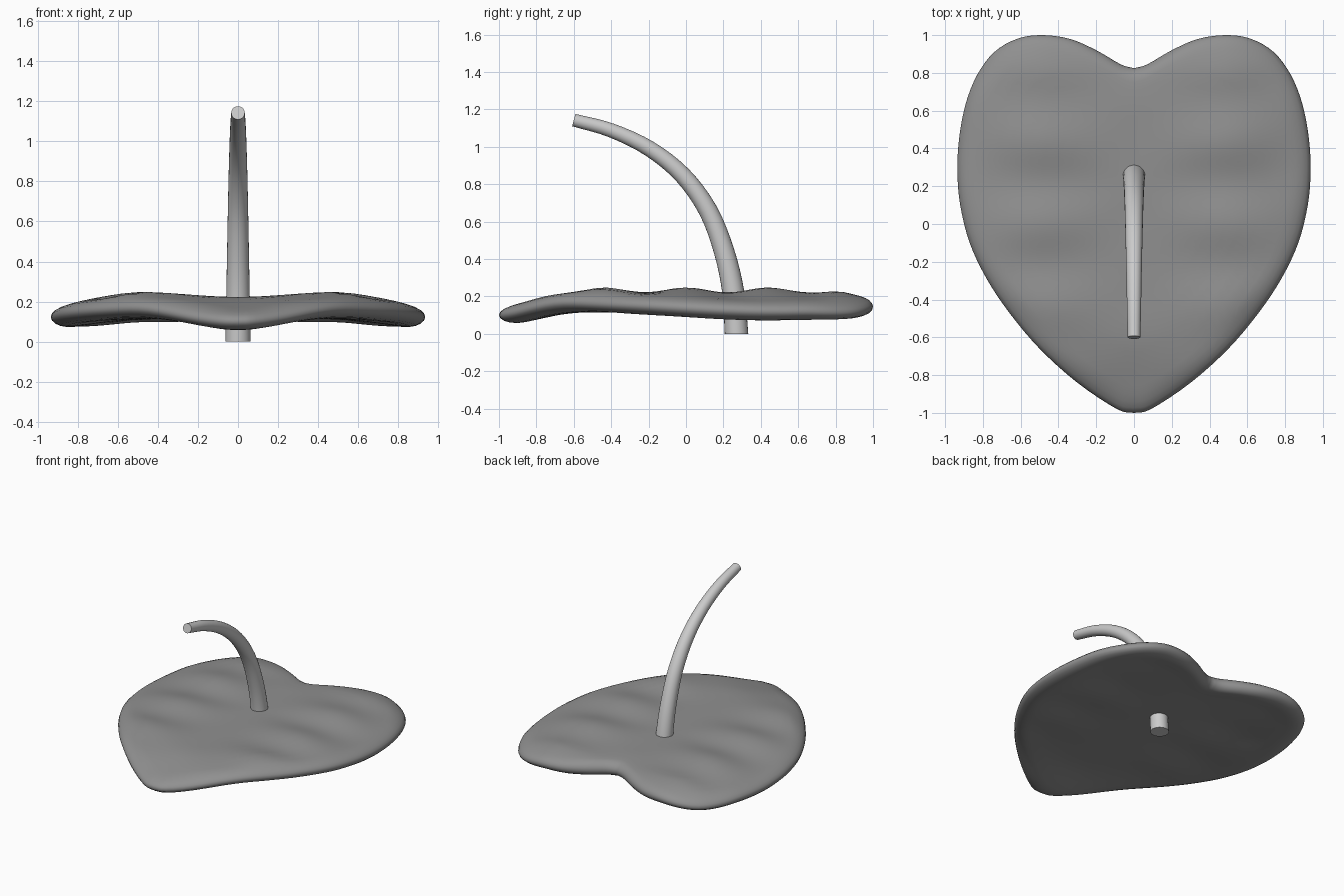
import bpy, bmesh, math
from mathutils import Vector

if "Cube" in bpy.data.objects:
    bpy.data.objects.remove(bpy.data.objects["Cube"])


def smooth_path(pts, steps):
    """Catmull-Rom curve through the points."""
    p = [Vector(q) for q in pts]
    p = [2 * p[0] - p[1]] + p + [2 * p[-1] - p[-2]]
    out = []
    for i in range(1, len(p) - 2):
        a, b, c, d = p[i - 1:i + 3]
        for k in range(steps):
            t = k / steps
            out.append(0.5 * (2 * b + (c - a) * t + (2 * a - 5 * b + 4 * c - d) * t * t
                              + (3 * b - a - 3 * c + d) * t ** 3))
    return out + [p[-2]]


def loft(name, rings, angle):
    """Skin a list of closed rings and cap both ends."""
    bm = bmesh.new()
    vs = [[bm.verts.new(c) for c in r] for r in rings]
    n = len(vs[0])
    for a, b in zip(vs, vs[1:]):
        for i in range(n):
            j = (i + 1) % n
            bm.faces.new((a[i], a[j], b[j], b[i]))
    bm.faces.new(vs[0])
    bm.faces.new(vs[-1])
    bmesh.ops.recalc_face_normals(bm, faces=bm.faces)
    me = bpy.data.meshes.new(name)
    bm.to_mesh(me)
    bm.free()
    ob = bpy.data.objects.new(name, me)
    bpy.context.collection.objects.link(ob)
    bpy.ops.object.select_all(action='DESELECT')
    ob.select_set(True)
    bpy.context.view_layer.objects.active = ob
    bpy.ops.object.shade_smooth_by_angle(angle=math.radians(angle))
    return ob


def step(a, b, v):
    t = min(1, max(0, (v - a) / (b - a)))
    return t * t * (3 - 2 * t)


# Heart outline: right half, then mirrored
half = smooth_path([(0, .825), (.07, .845), (.2, .92), (.34, .98), (.49, 1.0), (.62, .98),
                    (.74, .91), (.83, .79), (.89, .64), (.925, .46), (.935, .28),
                    (.92, .1), (.87, -.1), (.78, -.29), (.66, -.47), (.5, -.66),
                    (.3, -.84), (.09, -.98), (0, -1.0)], 4)
outline = half + [Vector((-q.x, q.y)) for q in half[-2:0:-1]]
centre = Vector((0, .2))


def mid_height(x, y):
    """Gently drooping middle surface of the leaf."""
    z = .169 - .068 * step(-.55, -1, y) * step(.6, 0, abs(x)) ** .5
    z -= (.02 + .03 * step(-.4, .5, y)) * step(.45, .93, abs(x))
    return z - .022 * step(.6, 1, y)


def ripple(x, y):
    """Soft quilting either side of the midrib."""
    u = abs(x)
    env = step(0, .5, u) * step(.95, .5, u) * step(1, .75, abs(y))
    return env * (.012 + .013 * math.cos(2 * math.pi * y / .44))


def leaf_ring(s, side):
    core = .88
    h = .054 * math.sqrt(max(0, 1 - (max(0, s - core) / (1 - core)) ** 2))
    ring = []
    for q in outline:
        p = centre + (q - centre) * s
        r = ripple(p.x, p.y) * step(1, .8, s) * (1 if side > 0 else .4)
        ring.append((p.x, p.y, mid_height(p.x, p.y) + side * h + r))
    return ring


# Heart-shaped leaf with a rounded rim
flat = [.03] + [.88 * i / 12 for i in range(1, 13)]
rim = [.88 + .12 * math.sin(math.radians(a)) for a in (18, 36, 54, 72)]
scales = flat + rim
leaf = loft("leaf", [leaf_ring(s, 1) for s in scales] + [leaf_ring(1, 1)]
            + [leaf_ring(s, -1) for s in reversed(scales)], 60)
dark = bpy.data.materials.new("dark_grey")
dark.diffuse_color = (.28, .28, .28, 1)
dark.use_nodes = True
dark.node_tree.nodes["Principled BSDF"].inputs["Base Color"].default_value = dark.diffuse_color
leaf.data.materials.append(dark)

# Curved tapering spike
path = smooth_path([(.27, 0), (.253, .22), (.204, .44), (.118, .66), (-.018, .848),
                    (-.195, .99), (-.4, 1.088), (-.6, 1.143)], 4)
rings = []
for i, p in enumerate(path):
    t = (path[min(i + 1, len(path) - 1)] - path[max(i - 1, 0)]).normalized()
    if i == 0:
        t = Vector((0, 1))
    r = .063 - .029 * i / (len(path) - 1)
    ring = []
    for k in range(24):
        a = math.tau * k / 24
        ring.append((r * math.cos(a), p.x + r * math.sin(a) * t.y, p.y - r * math.sin(a) * t.x))
    rings.append(ring)
loft("spike", rings, 40)
